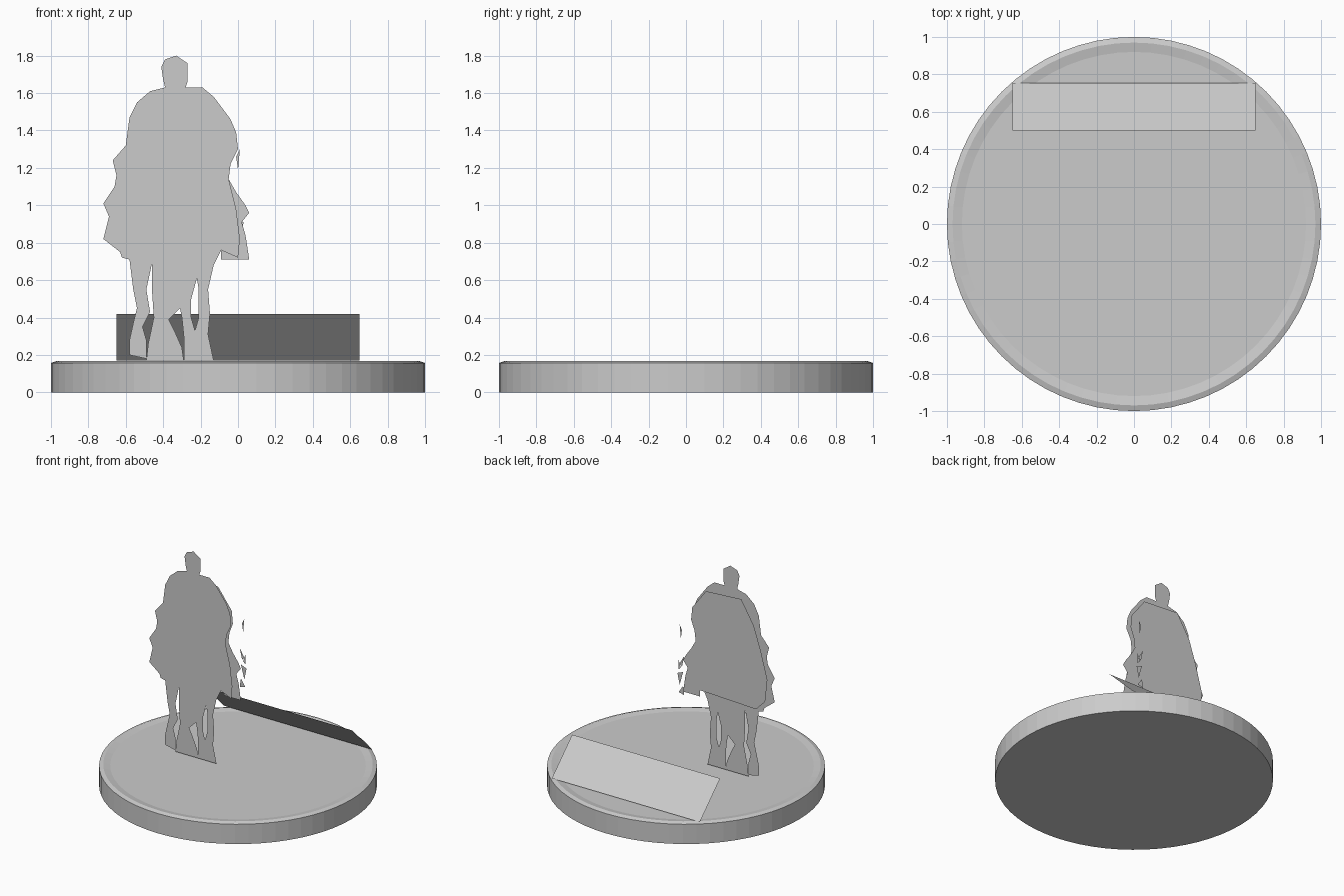
import bpy, bmesh, math

if "Cube" in bpy.data.objects:
    bpy.data.objects.remove(bpy.data.objects["Cube"])

grey = bpy.data.materials.new("stone grey")
grey.diffuse_color = (0.6, 0.6, 0.6, 1)
grey.use_nodes = True
grey.node_tree.nodes["Principled BSDF"].inputs["Base Color"].default_value = grey.diffuse_color


def finish(bm, name):
    mesh = bpy.data.meshes.new(name)
    bm.to_mesh(mesh)
    bm.free()
    mesh.materials.append(grey)
    obj = bpy.data.objects.new(name, mesh)
    bpy.context.collection.objects.link(obj)
    return obj


def cutout(name, outlines, place):
    """Paper-thin flat shapes; outlines in hundredths of a unit."""
    bm = bmesh.new()
    for outline in outlines:
        face = bm.faces.new([bm.verts.new(place(a / 100, b / 100)) for a, b in outline])
        face.normal_update()
        if face.normal.y > 0.5 or face.normal.z < -0.5:
            face.normal_flip()
    bmesh.ops.triangulate(bm, faces=bm.faces[:])
    return finish(bm, name)


def upright(y):
    return lambda a, b: (a, y, b)


# round base with bevelled rim and shallow recessed top
SIDES = 64
FLOOR = 0.158
bm = bmesh.new()
rings = []
for r, z in [(1, 0), (1, 0.157), (0.97, 0.167), (0.92, FLOOR)]:
    rings.append([bm.verts.new((r * math.cos(2 * math.pi * i / SIDES),
                                r * math.sin(2 * math.pi * i / SIDES), z))
                  for i in range(SIDES)])
for low, high in zip(rings, rings[1:]):
    for i in range(SIDES):
        j = (i + 1) % SIDES
        bm.faces.new((low[i], low[j], high[j], high[i]))
bm.faces.new(rings[-1])
bm.faces.new(rings[0][::-1])
finish(bm, "round_base")

# slanted plate at the back, falling towards the rear
bm = bmesh.new()
bm.faces.new([bm.verts.new(p) for p in [(-0.65, 0.5, 0.42), (0.65, 0.5, 0.42),
                                        (0.65, 0.755, 0.17), (-0.65, 0.755, 0.17)]][::-1])
bmesh.ops.recalc_face_normals(bm, faces=bm.faces[:])
for f in bm.faces:
    if f.normal.z < 0:
        f.normal_flip()
finish(bm, "slanted_plate")

# standing figure: head and coat
body = [(-33, 180), (-39, 178), (-41, 174), (-40, 167), (-39, 163), (-47, 161), (-54, 155),
        (-58, 147), (-60, 132), (-67, 124), (-65, 116), (-66, 110), (-72, 101), (-69, 94),
        (-72, 82), (-63, 75), (-62, 72), (-58, 71), (-46, 69), (-31, 69), (-22, 68), (-13, 68),
        (-9, 76), (0, 72), (1, 82), (-1, 98), (-5, 114), (-4, 122), (0, 130), (-1, 139),
        (-4, 146), (-13, 158), (-19, 163), (-28, 163), (-27, 166), (-27, 176)]
cutout("figure_body", [body], upright(-0.085))

# legs with the gaps between them
legs = [
    [(-58, 71), (-56, 55), (-54, 45), (-56, 37), (-58, 28), (-58, 20), (-49, 18), (-49, 28),
     (-51, 35), (-47, 43), (-49, 55), (-46, 69)],
    [(-46, 69), (-46, 55), (-45, 40), (-48, 26), (-49, 17), (-29, 17), (-30, 24), (-34, 33),
     (-37, 39), (-31, 45), (-31, 69)],
    [(-31, 69), (-31, 45), (-30, 40), (-29, 30), (-29, 17), (-22, 17), (-23, 33), (-25, 40),
     (-25, 50), (-22, 61), (-22, 68)],
    [(-22, 68), (-22, 61), (-21, 55), (-21, 40), (-23, 33), (-22, 17), (-13, 17), (-16, 31),
     (-15, 42), (-16, 55), (-13, 68)],
]
cutout("figure_legs", legs, upright(-0.085))

# coat layer just behind the front one
coat = [(-45, 158), (-56, 140), (-62, 122), (-68, 100), (-66, 82), (-58, 74), (-9, 76), (-9, 71),
        (6, 71), (4, 84), (2, 91), (6, 96), (4, 100), (-1, 107), (-5, 114), (-4, 122), (-1, 130),
        (-2, 140), (-14, 156)]
cutout("coat_back_layer", [coat], upright(-0.05))

# loose scraps of cloth behind the coat
scraps = [[(1, 130), (-1, 126), (0, 119)],
          [(-3, 106), (1, 99), (-1, 97)],
          [(2, 102), (0, 96), (2, 94)],
          [(3, 91), (-2, 93), (1, 82)],
          [(-2, 82), (2, 76), (-3, 75)]]
cutout("coat_scraps", scraps, upright(0.065))

# flat silhouette lying on the base
shadow = [(39, -32), (43, -35), (47, -33), (47, -28), (51, -23), (60, -20), (60, -14), (65, -8),
          (64, 3), (65, 11), (62, 17), (68, 20), (59, 19), (54, 20), (56, 30), (54, 40), (57, 48),
          (50, 48), (46, 45), (43, 40), (45, 48), (38, 48), (41, 35), (39, 23), (33, 21), (30, 34),
          (32, 47), (26, 46), (26, 40), (28, 32), (26, 22), (22, 19), (19, 10), (20, -2), (24, -11),
          (22, -16), (26, -21), (33, -24), (39, -28)]
cutout("ground_silhouette", [shadow], lambda a, b: (a, b, FLOOR + 0.004))
